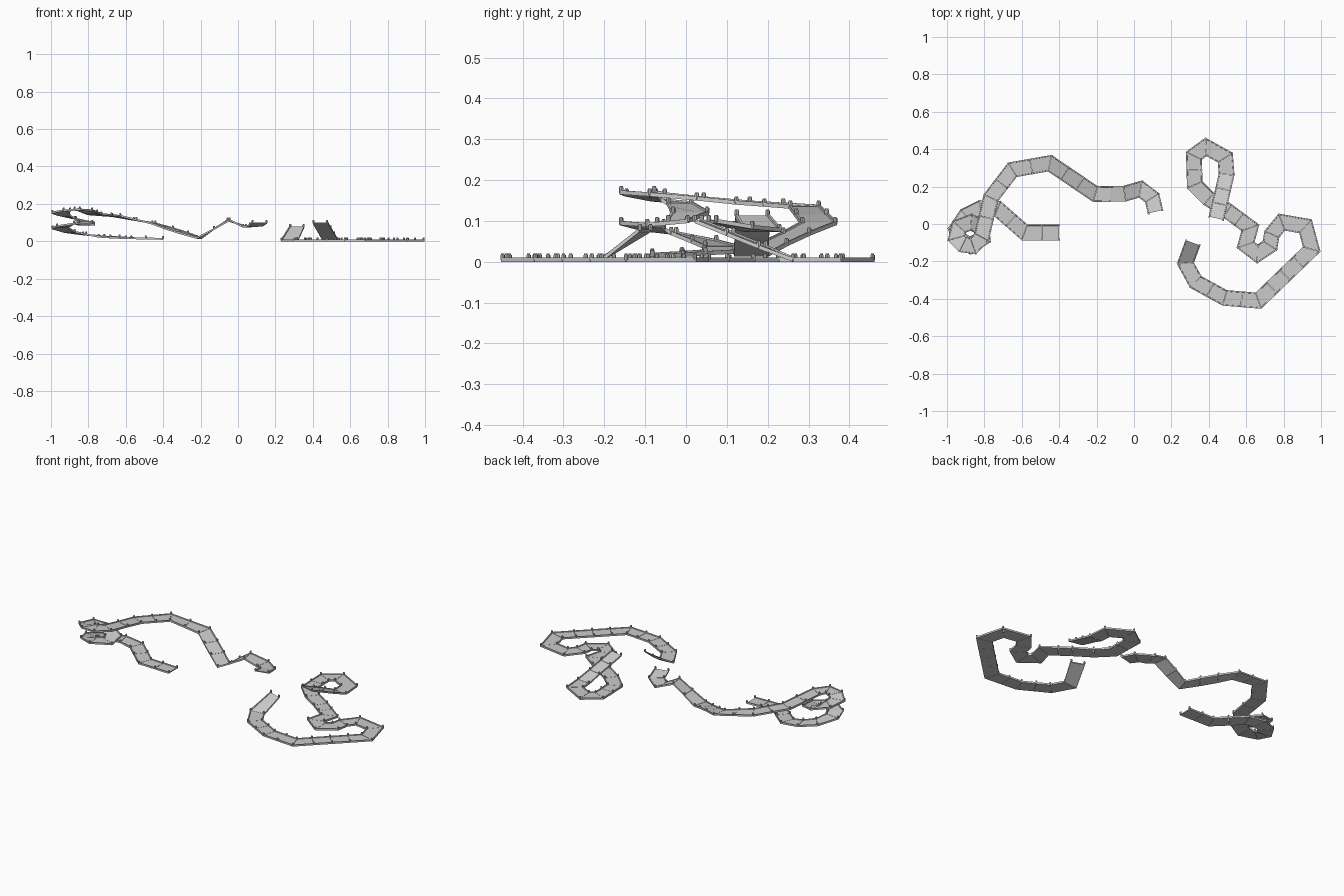
import bpy, bmesh, math
from mathutils import Vector

if "Cube" in bpy.data.objects:
    bpy.data.objects.remove(bpy.data.objects["Cube"])

W = 0.042          # half width of the track
TILE = 0.1         # approximate tile length

# centre lines: x, y, height of the underside
climbing = [(-.40, -.045, .008), (-.585, -.045, .012), (-.73, .082, .02), (-.82, .085, .032),
            (-.90, .045, .045), (-.95, -.03, .065), (-.935, -.08, .075), (-.875, -.115, .09),
            (-.81, -.075, .085), (-.815, -.02, .095), (-.87, .01, .115), (-.935, -.015, .138),
            (-.95, -.075, .148), (-.915, -.11, .16), (-.86, -.118, .165), (-.815, -.07, .16),
            (-.765, .14, .14), (-.65, .29, .13), (-.45, .325, .09), (-.207, .16, .013),
            (-.05, .162, .108), (.035, .187, .073), (.097, .14, .08), (.115, .065, .095)]
ground = [(.315, -.1, .073), (.275, -.21, 0), (.33, -.31, 0), (.485, -.395, 0), (.665, -.41, 0),
          (.95, -.135, 0), (.917, -.012, 0), (.79, .01, 0), (.737, -.055, 0), (.727, -.115, 0),
          (.66, -.16, 0), (.597, -.112, 0), (.622, -.02, 0), (.5, .07, 0), (.40, .135, 0),
          (.325, .21, 0), (.32, .365, 0), (.385, .412, 0), (.488, .355, 0),
          (.495, .265, 0), (.44, .03, .095)]

# cross-section: thin deck with a low rim on both sides
PROFILE = [(-1, 0), (1, 0), (1, .010), (.86, .010), (.84, .006),
           (-.84, .006), (-.86, .010), (-1, .010)]


def stations(path):
    """Points with mitred sideways vectors, long spans split into tiles."""
    pts = [Vector(p) for p in path]
    dirs = [(b - a).to_2d().normalized() for a, b in zip(pts, pts[1:])]
    out = []
    for i, p in enumerate(pts):
        d0, d1 = dirs[max(i - 1, 0)], dirs[min(i, len(dirs) - 1)]
        t = (d0 + d1).normalized()
        k = min(1 / max(t.dot(d0), .1), 1.25)
        out.append((p, Vector((-t.y, t.x, 0)) * W * k))
        if i < len(dirs):
            q = pts[i + 1]
            n = max(1, round((q - p).length / TILE))
            s = Vector((-d1.y, d1.x, 0)) * W
            out += [(p.lerp(q, j / n), s) for j in range(1, n)]
    return out


def finish(bm, name):
    bmesh.ops.recalc_face_normals(bm, faces=bm.faces)
    me = bpy.data.meshes.new(name)
    bm.to_mesh(me)
    bm.free()
    ob = bpy.data.objects.new(name, me)
    bpy.context.collection.objects.link(ob)
    return ob


def track(path, name):
    st = stations(path)
    # track tiles, each one a closed slab with a hairline seam to the next
    bm = bmesh.new()
    for (p, s), (q, r) in zip(st, st[1:]):
        gap = (q - p).normalized() * .0008
        rings = [[bm.verts.new(c + side * u + Vector((0, 0, h))) for u, h in PROFILE]
                 for c, side in ((p + gap, s), (q - gap, r))]
        n = len(PROFILE)
        for k in range(n):
            bm.faces.new((rings[0][k], rings[0][(k + 1) % n],
                          rings[1][(k + 1) % n], rings[1][k]))
        bm.faces.new(rings[0])
        bm.faces.new(rings[1])
    finish(bm, name + "_tiles")
    # edge posts with a smaller cap at every joint
    bm = bmesh.new()
    for p, s in st:
        for e in (-.9, .9):
            for r, h0, h1 in ((.0055, .004, .017), (.004, .017, .020)):
                res = bmesh.ops.create_cone(bm, cap_ends=True, segments=8,
                                            radius1=r, radius2=r, depth=h1 - h0)
                bmesh.ops.translate(bm, verts=res["verts"],
                                    vec=p + s * e + Vector((0, 0, (h0 + h1) / 2)))
    finish(bm, name + "_posts")


track(climbing, "climbing_track")
track(ground, "ground_track")
